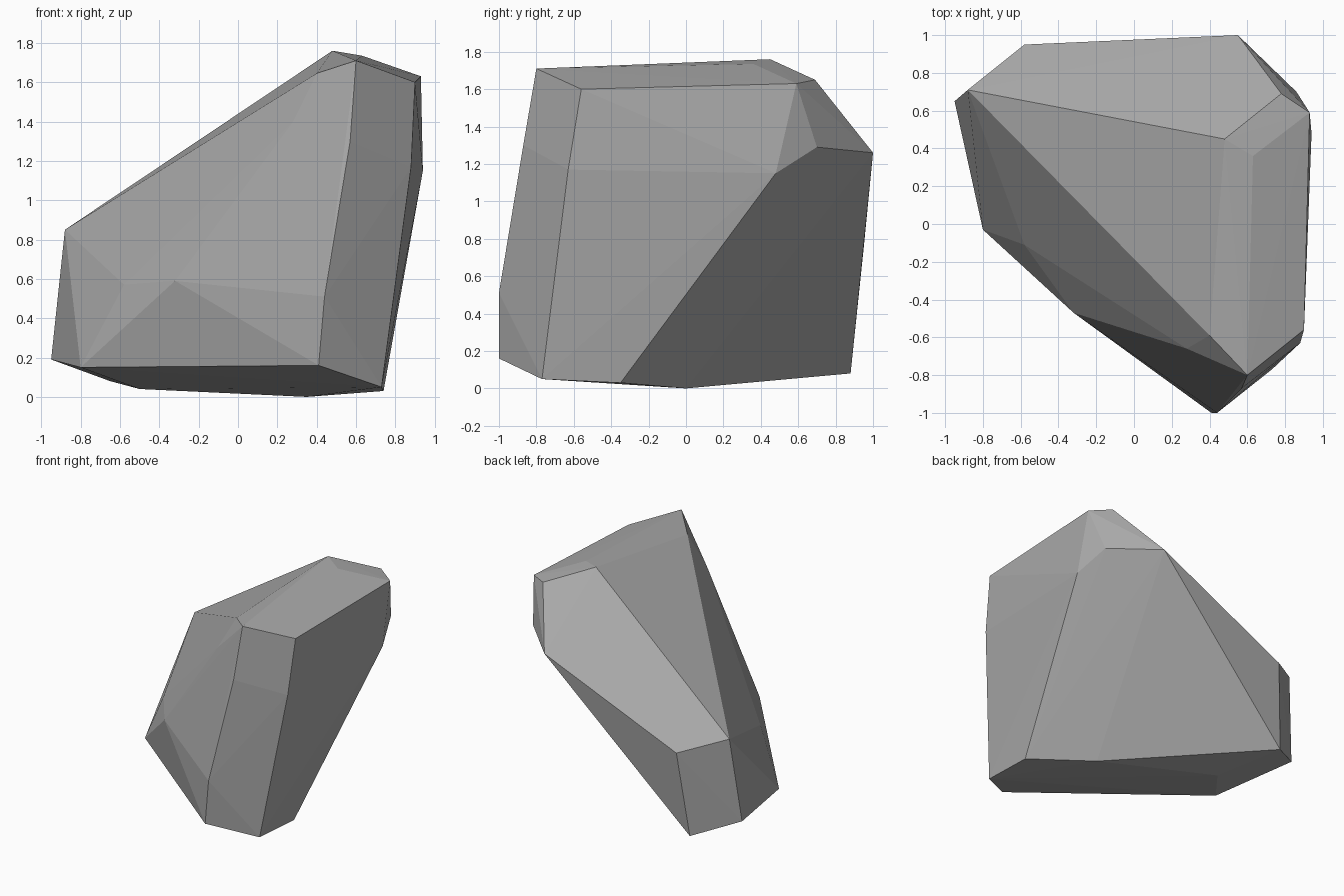
import bpy
import bmesh
import math
from mathutils import Vector

# Remove only the default cube
default_cube = bpy.data.objects.get("Cube")
if default_cube:
    bpy.data.objects.remove(default_cube, do_unlink=True)


def make_material(name, colour):
    """Plain flat colour for viewport and render."""
    material = bpy.data.materials.new(name)
    material.use_nodes = True
    material.diffuse_color = colour
    shader = next(n for n in material.node_tree.nodes if n.type == "BSDF_PRINCIPLED")
    shader.inputs["Base Color"].default_value = colour
    return material


def make_boulder(name, corner_groups, material):
    """Wrap a faceted convex stone around its corner points."""
    bm = bmesh.new()
    for corners in corner_groups.values():
        for corner in corners:
            bm.verts.new(Vector(corner))
    bmesh.ops.convex_hull(bm, input=bm.verts[:])

    # Drop points left inside the stone and merge nearly flat facets
    loose = [v for v in bm.verts if not v.link_faces]
    bmesh.ops.delete(bm, geom=loose, context="VERTS")
    bmesh.ops.dissolve_limit(bm, angle_limit=math.radians(1),
                             verts=bm.verts[:], edges=bm.edges[:])
    bmesh.ops.recalc_face_normals(bm, faces=bm.faces[:])
    for face in bm.faces:
        face.smooth = False

    mesh = bpy.data.meshes.new(name)
    bm.to_mesh(mesh)
    bm.free()
    mesh.materials.append(material)
    boulder = bpy.data.objects.new(name, mesh)
    bpy.context.collection.objects.link(boulder)
    return boulder


corner_groups = {
    # Sloping crown ridge
    "crown": [(.6, -.8, 1.71), (.9, -.56, 1.6), (.4, -.59, 1.645), (.48, .45, 1.76),
              (.63, .36, 1.735), (.93, .59, 1.63), (.78, .69, 1.65)],
    # Rear shoulder under the crown
    "shoulder": [(.55, 1, 1.26), (.94, .48, 1.15), (.86, .7, 1.29)],
    # Narrow front edge
    "prow": [(.41, -1, .16), (.44, -1, .51), (.57, -.87, 1.3), (.74, -.76, .4),
             (.88, -.63, 1.17)],
    # Low end and its bevelled side
    "low_end": [(-.88, .71, .85), (-.95, .65, .19), (-.58, .95, .75), (-.8, -.03, .15),
                (-.58, -.11, .57), (-.32, -.47, .59), (.28, -.66, 1.4)],
    # Shallow underside
    "base": [(.73, -.77, .05), (.74, -.35, .03), (.35, 0, 0), (-.5, .35, .04),
             (-.65, .88, .08)],
}

stone_grey = make_material("stone_grey", (.4, .4, .4, 1))
make_boulder("boulder", corner_groups, stone_grey)
